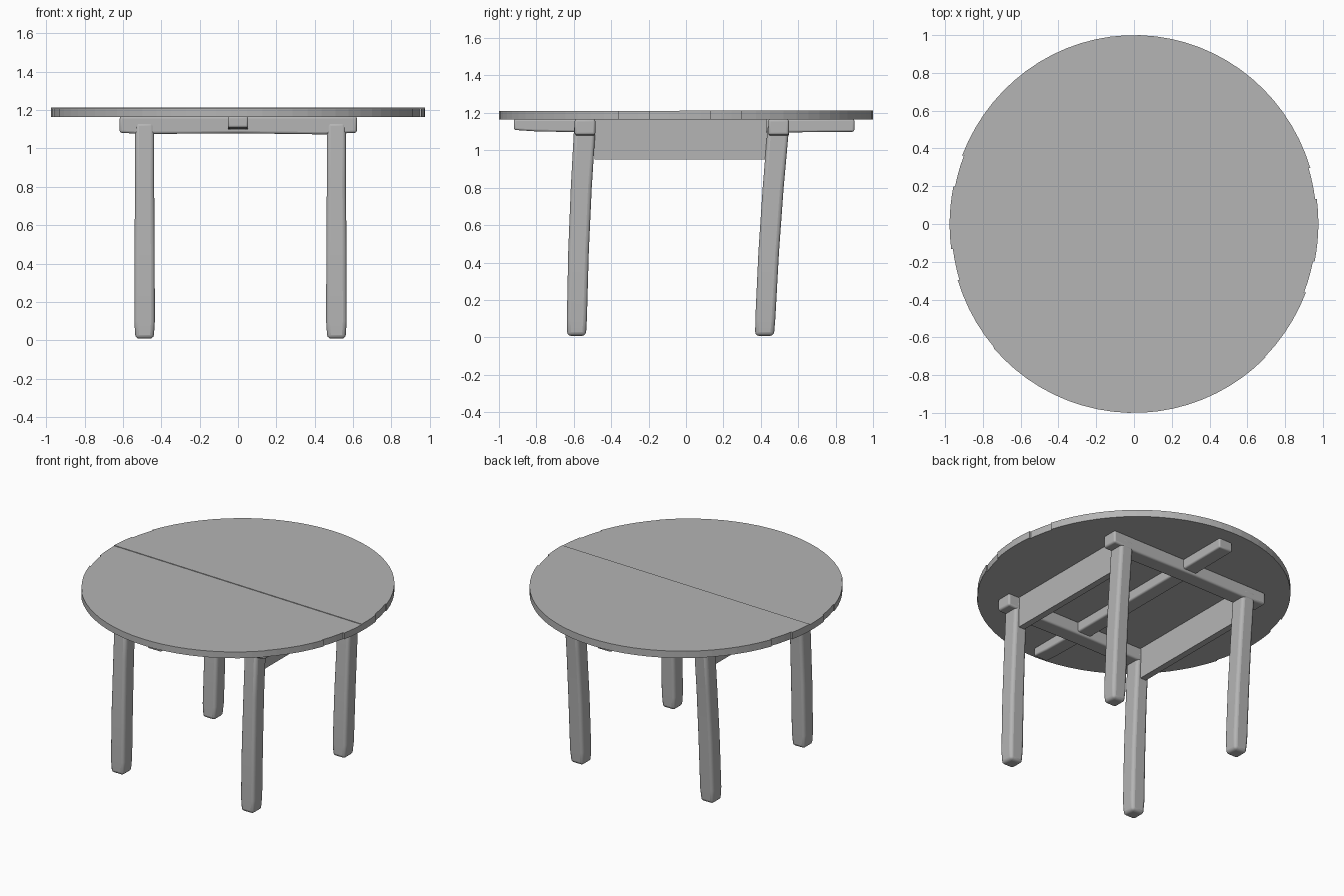
import bpy, bmesh, math
from mathutils import Vector, Matrix

cube = bpy.data.objects.get("Cube")
if cube:
    bpy.data.objects.remove(cube, do_unlink=True)

wood = bpy.data.materials.new("grey wood")
wood.use_nodes = True
GREY = (0.46, 0.46, 0.46, 1)
wood.diffuse_color = GREY
wood.node_tree.nodes["Principled BSDF"].inputs["Base Color"].default_value = GREY


def finish(name, bm, bevel=0):
    bmesh.ops.recalc_face_normals(bm, faces=bm.faces)
    mesh = bpy.data.meshes.new(name)
    bm.to_mesh(mesh)
    bm.free()
    mesh.materials.append(wood)
    obj = bpy.data.objects.new(name, mesh)
    bpy.context.collection.objects.link(obj)
    if bevel:
        mod = obj.modifiers.new("worn edges", "BEVEL")
        mod.width = bevel
        mod.segments = 3
        mod.angle_limit = math.radians(40)
        bpy.ops.object.select_all(action="DESELECT")
        bpy.context.view_layer.objects.active = obj
        obj.select_set(True)
        bpy.ops.object.shade_smooth_by_angle(angle=math.radians(35))
    return obj


def timber(name, stations, side, up, bevel):
    """Loft rectangles along stations of (centre, width, height)."""
    bm = bmesh.new()
    side, up = Vector(side), Vector(up)
    rings = []
    for centre, w, h in stations:
        rings.append([bm.verts.new(Vector(centre) + side * w / 2 * a + up * h / 2 * b)
                      for a, b in ((-1, -1), (1, -1), (1, 1), (-1, 1))])
    for r, s in zip(rings, rings[1:]):
        for i in range(4):
            j = (i + 1) % 4
            bm.faces.new((r[i], r[j], s[j], s[i]))
    bm.faces.new(rings[0])
    bm.faces.new(rings[-1])
    return finish(name, bm, bevel)


def plank(name, v0, v1, reach, top):
    """A strip of the round top, cut to a slightly different length."""
    bm = bmesh.new()
    a0, a1 = math.asin(v0), math.asin(v1)
    steps = max(3, round((a1 - a0) / 0.08))
    angles = [a0 + (a1 - a0) * i / steps for i in range(steps + 1)]
    outline = [(reach * math.cos(a), math.sin(a)) for a in angles]
    outline += [(-x, y) for x, y in reversed(outline)]
    verts = [bm.verts.new((x, y, 1.165)) for x, y in outline]
    bmesh.ops.remove_doubles(bm, verts=verts, dist=0.0005)
    bm.verts.ensure_lookup_table()
    face = bm.faces.new(list(bm.verts))
    new = bmesh.ops.extrude_face_region(bm, geom=[face])["geom"]
    bmesh.ops.translate(bm, vec=(0, 0, top - 1.165),
                        verts=[g for g in new if isinstance(g, bmesh.types.BMVert)])
    bm.transform(Matrix.Rotation(math.radians(-2), 4, "Z"))
    finish(name, bm)


# Round top: uneven planks, the back half sitting a hair higher
cuts = [-1, -0.68, -0.33, -0.165, 0, 0.165, 0.33, 1]
reaches = [0.985, 0.977, 0.967, 0.976, 0.976, 0.967, 0.977]
for i, reach in enumerate(reaches):
    plank(f"top_plank_{i + 1}", cuts[i], cuts[i + 1], reach, 1.213 if cuts[i] >= 0 else 1.209)

# Legs: hewn posts leaning slightly towards the front
for x, side_name in ((-0.487, "right"), (0.513, "left")):
    for row, top_y, foot_y in (("front", -0.54, -0.585), ("back", 0.495, 0.42)):
        stations = []
        for t, w, d in ((0, 0.095, 0.1), (0.08, 0.107, 0.107), (0.4, 0.105, 0.11),
                        (0.7, 0.1, 0.112), (1, 0.1, 0.115)):
            bow = -0.008 * math.sin(t * math.pi)
            stations.append(((x, foot_y + (top_y - foot_y) * t + bow, 0.008 + 1.13 * t), w, d))
        timber(f"{row}_{side_name}_leg", stations, (1, 0, 0), (0, 1, 0), 0.02)

# Cross rails joining each pair of legs, ends overhanging
for name, y in (("front_rail", -0.54), ("back_rail", 0.495)):
    stations = [((x, y, 1.167 - h / 2), 0.11, h) for x, h in
                ((-0.617, 0.085), (-0.5, 0.092), (0, 0.088), (0.45, 0.094), (0.62, 0.085))]
    timber(name, stations, (0, 1, 0), (0, 0, 1), 0.012)

# Centre beam running front to back beneath the top
stations = [((0, y, 1.167 - h / 2), 0.105, h) for y, h in
            ((-0.92, 0.058), (-0.8, 0.066), (-0.45, 0.072), (0.45, 0.072), (0.9, 0.068))]
timber("centre_beam", stations, (1, 0, 0), (0, 0, 1), 0.01)

# Deep side aprons
for name, x in (("right_apron", -0.487), ("left_apron", 0.513)):
    timber(name, [((x, y, 1.058), 0.045, 0.214) for y in (-0.49, 0.43)],
           (1, 0, 0), (0, 0, 1), 0)
